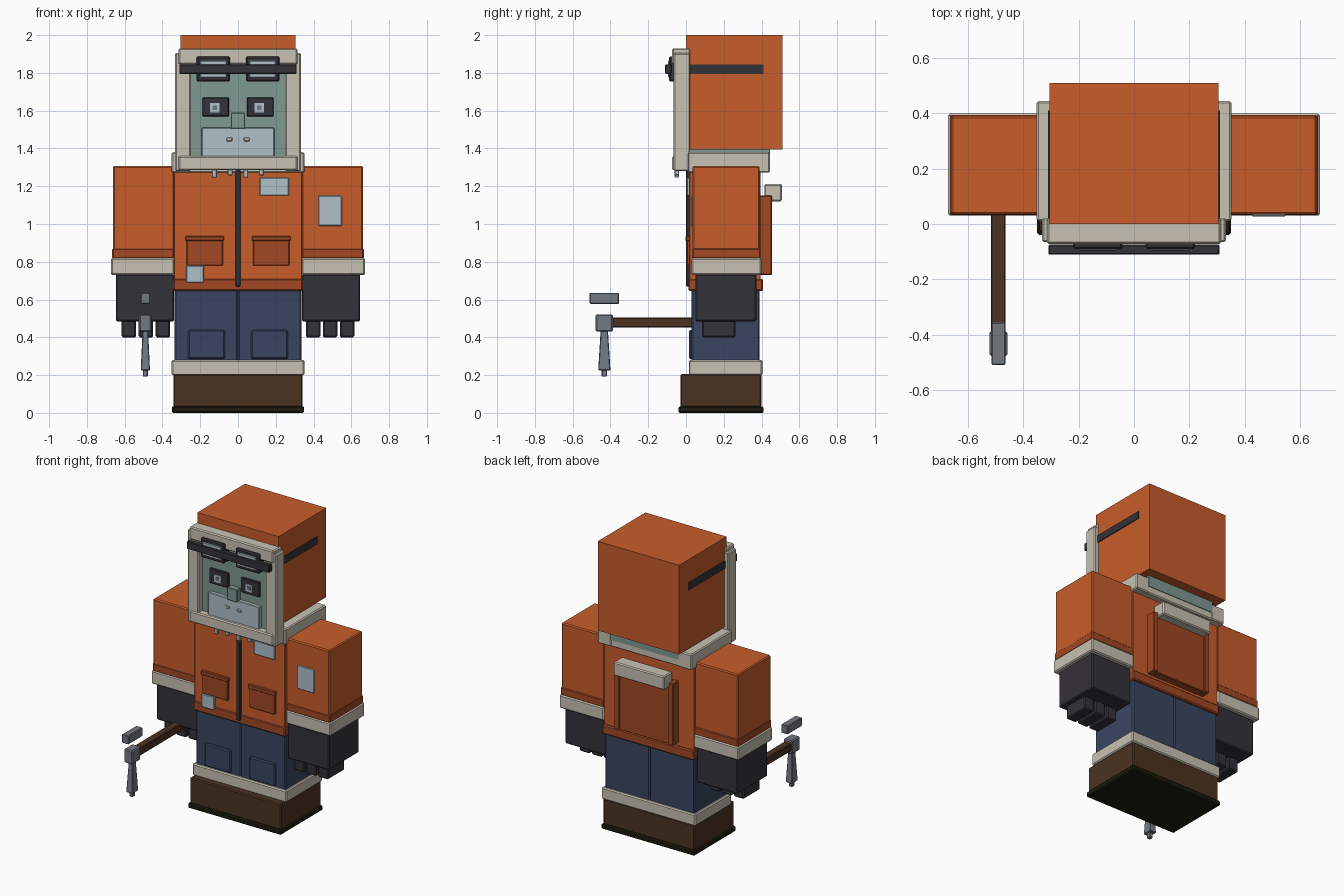
import bpy
import bmesh

cube = bpy.data.objects.get("Cube")
if cube:
    bpy.data.objects.remove(cube, do_unlink=True)


def material(name, red, green, blue):
    mat = bpy.data.materials.new(name)
    mat.use_nodes = True
    colour = (red, green, blue, 1)
    mat.diffuse_color = colour
    mat.node_tree.nodes["Principled BSDF"].inputs["Base Color"].default_value = colour
    return mat


ORANGE = material("orange cloth", .58, .11, .024)
RUST = material("dark orange trim", .36, .065, .017)
FUR = material("cream fur", .58, .54, .45)
NAVY = material("navy denim", .042, .06, .12)
BLACK = material("charcoal", .034, .032, .04)
BROWN = material("brown leather", .07, .033, .016)
SOLE = material("black sole", .012, .012, .004)
TEAL = material("teal skin", .21, .32, .285)
ICE = material("pale ice", .43, .53, .59)
STEEL = material("grey steel", .175, .19, .22)

SOFT = .007
FINE = .004
SHARP = 0


def box(name, mat, x, y, z, edge=FINE, taper=1):
    """Box from its extents, with chamfered edges; taper scales the top face."""
    extents = (x, y, z)
    size = [high - low for low, high in extents]
    bm = bmesh.new()
    bmesh.ops.create_cube(bm, size=1)
    for vert in bm.verts:
        scale = taper if vert.co.z > 0 else 1
        vert.co.x *= size[0] * scale
        vert.co.y *= size[1] * scale
        vert.co.z *= size[2]
    if edge:
        bmesh.ops.bevel(bm, geom=bm.edges[:], offset=edge, segments=1, affect='EDGES')
    mesh = bpy.data.meshes.new(name)
    bm.to_mesh(mesh)
    bm.free()
    mesh.materials.append(mat)
    part = bpy.data.objects.new(name, mesh)
    part.location = [(low + high) / 2 for low, high in extents]
    bpy.context.collection.objects.link(part)


def wide(name, mat, half, y, z, edge=FINE):
    """Box centred across the body."""
    box(name, mat, x=(-half, half), y=y, z=z, edge=edge)


def pair(name, mat, x, y, z, edge=FINE):
    """The same box on the left and mirrored on the right."""
    inner, outer = x
    box("left_" + name, mat, x=(inner, outer), y=y, z=z, edge=edge)
    box("right_" + name, mat, x=(-outer, -inner), y=y, z=z, edge=edge)


# Boots and trousers
wide("boot_sole", SOLE, half=.35, y=(-.04, .41), z=(0, .035), edge=SOFT)
wide("boots", BROWN, half=.342, y=(-.03, .4), z=(.03, .205), edge=SOFT)
wide("boot_fur", FUR, half=.352, y=(.015, .405), z=(.2, .28), edge=SOFT)
pair("trouser_leg", NAVY, x=(0, .336), y=(.03, .39), z=(.27, .66), edge=SOFT)
pair("trouser_pocket", NAVY, x=(.07, .264), y=(.017, .04), z=(.285, .44), edge=SOFT)

# Jacket body
wide("jacket", ORANGE, half=.34, y=(.017, .395), z=(.7, 1.29))
wide("jacket_hem", RUST, half=.344, y=(.012, .408), z=(.645, .71), edge=SOFT)
wide("zip", BLACK, half=.014, y=(0, .03), z=(.67, 1.285))
pair("jacket_pocket", RUST, x=(.08, .272), y=(.004, .03), z=(.78, .92))
pair("pocket_flap", RUST, x=(.074, .278), y=(-.002, .03), z=(.91, .936))
box("chest_patch", ICE, x=(.115, .27), y=(.005, .025), z=(1.15, 1.245))
box("hem_patch", ICE, x=(-.275, -.18), y=(0, .025), z=(.69, .78))

# Back panel with side strips and a rolled blanket
pack_height = (.73, 1.15)
wide("back_pack", RUST, half=.185, y=(.38, .447), z=pack_height)
pair("pack_strip", RUST, x=(.185, .222), y=(.38, .455), z=pack_height)
wide("pack_roll", FUR, half=.19, y=(.415, .508), z=(1.12, 1.212), edge=SOFT)

# Sleeves, cuffs and mittens
shoulder = .338
pair("sleeve", ORANGE, x=(shoulder, .662), y=(.035, .39), z=(.86, 1.307), edge=SOFT)
pair("sleeve_band", RUST, x=(shoulder, .666), y=(.033, .395), z=(.815, .872), edge=SOFT)
pair("cuff", FUR, x=(shoulder, .672), y=(.03, .4), z=(.73, .82), edge=SOFT)
pair("glove", BLACK, x=(shoulder, .647), y=(.05, .372), z=(.485, .735), edge=SOFT)
for finger, start in (("inner", .36), ("middle", .45), ("outer", .54)):
    pair(finger + "_finger", BLACK, x=(start, start + .076), y=(.085, .262),
         z=(.4, .495), edge=SOFT)
box("sleeve_patch", ICE, x=(.425, .55), y=(.027, .045), z=(.99, 1.15))

# Collar ring around the neck
collar_half = .352
collar_height = (1.272, 1.38)
pair("collar_side", FUR, x=(.25, collar_half), y=(.012, .445), z=collar_height, edge=SOFT)
wide("collar_front", FUR, half=collar_half, y=(.01, .06), z=collar_height, edge=SOFT)
wide("collar_back", FUR, half=collar_half, y=(.37, .44), z=(1.272, 1.33), edge=SOFT)

# Head inside its fur-edged hood
wide("face", TEAL, half=.255, y=(-.025, .445), z=(1.32, 1.88), edge=SHARP)
wide("hood", ORANGE, half=.305, y=(0, .51), z=(1.395, 2), edge=SHARP)
pair("hood_fur_side", FUR, x=(.25, .333), y=(-.066, .022), z=(1.28, 1.905), edge=SOFT)
for level, height in (("top", (1.845, 1.93)), ("bottom", (1.285, 1.36))):
    wide("hood_fur_" + level, FUR, half=.315, y=(-.073, .022), z=height, edge=SOFT)

# Facial features
pair("eye_socket", BLACK, x=(.048, .188), y=(-.04, -.01), z=(1.57, 1.67))
for side, centre in (("left", .112), ("right", -.122)):
    for name, mat, half, front in (("pupil", ICE, .025, -.045), ("pupil_dot", STEEL, .012, -.049)):
        box(side + "_" + name, mat, x=(centre - half, centre + half), y=(front, -.03),
            z=(1.615 - half, 1.615 + half), edge=SHARP)
wide("nose", TEAL, half=.038, y=(-.065, -.01), z=(1.505, 1.59))
wide("beard", ICE, half=.192, y=(-.05, -.01), z=(1.35, 1.51))
pair("tooth", FUR, x=(.03, .062), y=(-.056, -.03), z=(1.438, 1.458))
for index in range(4):
    left = -.138 + index * .083
    box("icicle_" + str(index + 1), ICE, x=(left, left + .026), y=(-.06, -.037),
        z=(1.245 + index % 2 * .012, 1.3))

# Goggles pushed up on the brow
strap_height = (1.795, 1.845)
pair("goggle_rim", BLACK, x=(.042, .22), y=(-.09, -.03), z=(1.755, 1.887), edge=SOFT)
pair("goggle_lens", ICE, x=(.06, .2), y=(-.096, -.08), z=(1.775, 1.865))
wide("goggle_bar", BLACK, half=.31, y=(-.11, -.075), z=strap_height)
pair("goggle_strap", BLACK, x=(.3, .311), y=(0, .41), z=strap_height, edge=SHARP)

# Hammer held in the right hand
box("hammer_handle", BROWN, x=(-.518, -.465), y=(-.4, .12), z=(.453, .505))
box("hammer_head", STEEL, x=(-.523, -.458), y=(-.478, -.387), z=(.43, .522), edge=SOFT)
box("hammer_spike", STEEL, x=(-.515, -.466), y=(-.465, -.4), z=(.225, .435), taper=.6)
box("hammer_tip", STEEL, x=(-.504, -.477), y=(-.447, -.418), z=(.192, .23))
box("hammer_block", STEEL, x=(-.515, -.465), y=(-.51, -.355), z=(.577, .635))
